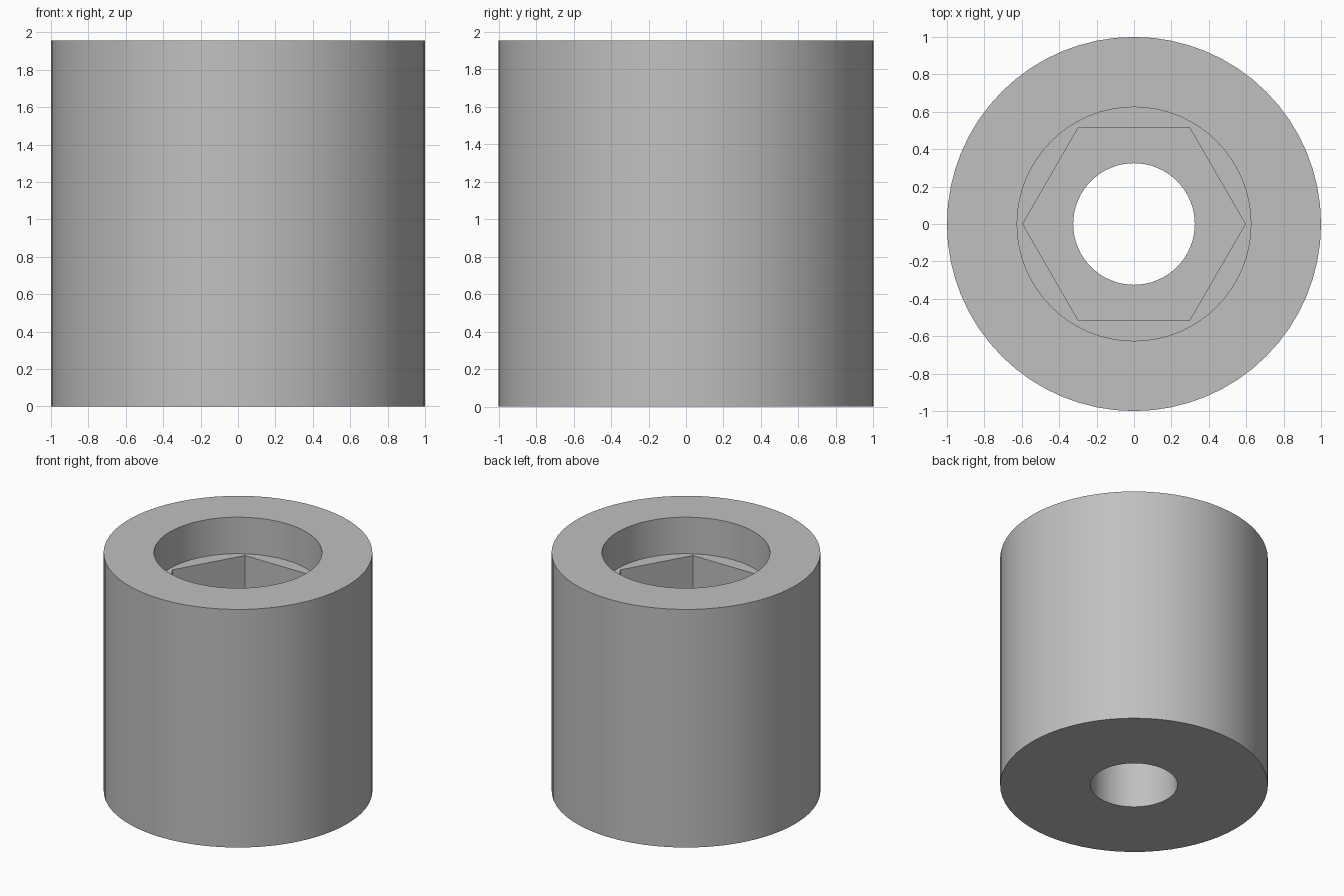
import bpy
import math

cube = bpy.data.objects.get("Cube")
if cube:
    bpy.data.objects.remove(cube, do_unlink=True)

HEIGHT = 1.955
BORE_FLOOR = 1.655     # floor of the round recess
POCKET_FLOOR = 1.05    # floor of the hexagonal pocket
SIDES = 64

grey = bpy.data.materials.new("plain_grey")
grey.use_nodes = True
colour = (0.53, 0.53, 0.53, 1.0)
grey.diffuse_color = colour
grey.node_tree.nodes["Principled BSDF"].inputs["Base Color"].default_value = colour


def cylinder(name, radius, bottom, top, sides=SIDES, turn=0.0):
    bpy.ops.mesh.primitive_cylinder_add(
        vertices=sides, radius=radius, depth=top - bottom,
        location=(0, 0, (bottom + top) / 2), rotation=(0, 0, turn))
    obj = bpy.context.object
    obj.name = name
    obj.data.materials.append(grey)
    return obj


def cut(body, cutter):
    mod = body.modifiers.new(cutter.name, 'BOOLEAN')
    mod.operation = 'DIFFERENCE'
    mod.solver = 'EXACT'
    mod.object = cutter
    bpy.ops.object.select_all(action='DESELECT')
    body.select_set(True)
    bpy.context.view_layer.objects.active = body
    bpy.ops.object.modifier_apply(modifier=mod.name)
    bpy.data.objects.remove(cutter, do_unlink=True)


# Outer sleeve
body = cylinder("sleeve_body", 1.0, 0, HEIGHT)

# Round recess, hexagonal pocket with corners on the x axis, through hole
cut(body, cylinder("round_recess", 0.625, BORE_FLOOR, HEIGHT + 0.2))
cut(body, cylinder("hex_pocket", 0.595, POCKET_FLOOR, HEIGHT + 0.1, 6, math.pi / 2))
cut(body, cylinder("through_hole", 0.325, -0.2, HEIGHT + 0.3))

# Smooth round walls with crisp rims and hexagon corners
bpy.ops.object.select_all(action='DESELECT')
body.select_set(True)
bpy.context.view_layer.objects.active = body
bpy.ops.object.shade_smooth_by_angle(angle=math.radians(30))
